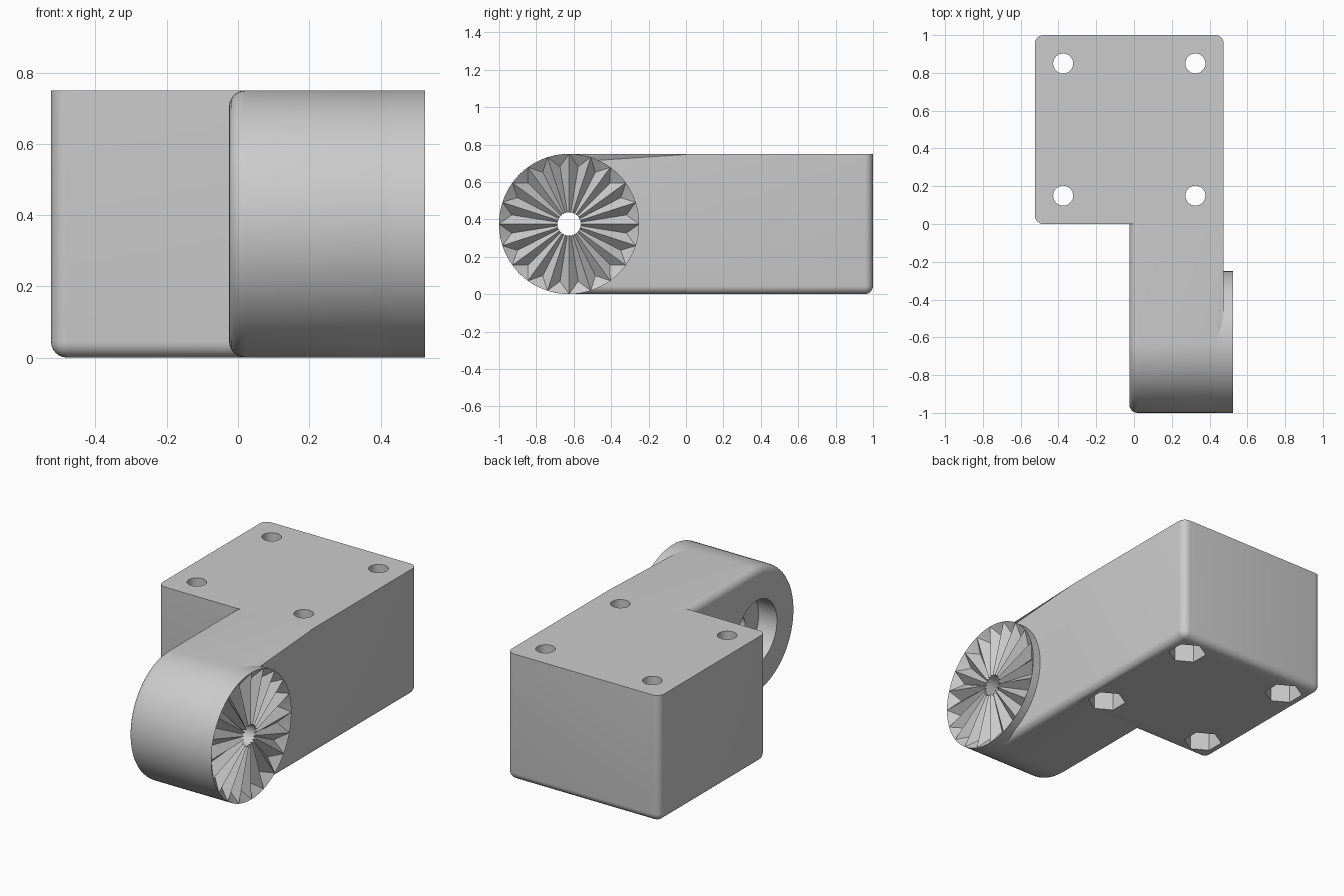
import bpy
import bmesh
from math import sin, cos, pi
from mathutils import Vector

if "Cube" in bpy.data.objects:
    bpy.data.objects.remove(bpy.data.objects["Cube"], do_unlink=True)

# Main sizes
LEFT, INNER, RIGHT, TIP = -0.525, -0.025, 0.475, 0.525
HEIGHT, FILLET = 0.75, 0.045
R = HEIGHT / 2
PIVOT_Y, PIVOT_Z = -1 + R, R
BORE = 0.0625

grey = bpy.data.materials.new("plain_grey")
grey.use_nodes = True
grey.diffuse_color = (0.6, 0.6, 0.6, 1)
grey.node_tree.nodes["Principled BSDF"].inputs["Base Color"].default_value = (0.6, 0.6, 0.6, 1)


def finish(bm, name):
    bmesh.ops.recalc_face_normals(bm, faces=bm.faces[:])
    mesh = bpy.data.meshes.new(name)
    bm.to_mesh(mesh)
    bm.free()
    mesh.materials.append(grey)
    obj = bpy.data.objects.new(name, mesh)
    bpy.context.scene.collection.objects.link(obj)
    return obj


def prism(points, direction):
    bm = bmesh.new()
    face = bm.faces.new([bm.verts.new(p) for p in points])
    side = bmesh.ops.extrude_face_region(bm, geom=[face])["geom"]
    moved = [v for v in side if isinstance(v, bmesh.types.BMVert)]
    bmesh.ops.translate(bm, verts=moved, vec=Vector(direction))
    bmesh.ops.recalc_face_normals(bm, faces=bm.faces[:])
    return bm


def round_edges(bm, rule):
    edges = [e for e in bm.edges if rule(e.verts[0].co, e.verts[1].co)]
    bmesh.ops.bevel(bm, geom=edges, offset=FILLET, segments=6, profile=0.5,
                    affect='EDGES', clamp_overlap=False)


def upright_circle(x, y, z, r, n):
    return [(x + r * sin(2 * pi * i / n), y + r * cos(2 * pi * i / n), z) for i in range(n)]


def pivot_point(x, r, a):
    return (x, PIVOT_Y + r * cos(a), PIVOT_Z + r * sin(a))


def pivot_circle(x, r, n):
    return [pivot_point(x, r, 2 * pi * i / n) for i in range(n)]


def activate(obj):
    bpy.ops.object.select_all(action='DESELECT')
    obj.select_set(True)
    bpy.context.view_layer.objects.active = obj


def cut(obj, bm):
    cutter = finish(bm, "cutter")
    cutter.hide_render = True
    mod = obj.modifiers.new("cut", 'BOOLEAN')
    mod.operation, mod.solver, mod.object = 'DIFFERENCE', 'EXACT', cutter
    activate(obj)
    bpy.ops.object.modifier_apply(modifier=mod.name)
    bpy.data.objects.remove(cutter, do_unlink=True)


def same(a, b, axis, value):
    return abs(a[axis] - value) < 1e-4 and abs(b[axis] - value) < 1e-4


# Mounting block: rounded below and on three upright corners, sharp on top
bm = prism([(LEFT, 0, 0), (RIGHT, 0, 0), (RIGHT, 1, 0), (LEFT, 1, 0)], (0, 0, HEIGHT))


def block_rule(a, b):
    upright = abs(a.z - b.z) > 0.1
    return same(a, b, 2, 0) or (upright and not (same(a, b, 0, RIGHT) and same(a, b, 1, 0)))


round_edges(bm, block_rule)
block = finish(bm, "mounting_block")

# Four bolt holes with hexagonal nut pockets underneath
for x in (-0.375, 0.325):
    for y in (0.15, 0.85):
        cut(block, prism(upright_circle(x, y, -0.1, 0.053, 32), (0, 0, 1)))
        cut(block, prism(upright_circle(x, y, -0.1, 0.105, 6), (0, 0, 0.4)))

# Arm with a round end
ARC = 48
profile = [pivot_point(INNER, R, pi / 2 + pi * i / ARC) for i in range(ARC + 1)]
profile += [(INNER, FILLET, 0), (INNER, FILLET, HEIGHT)]
bm = prism(profile, (RIGHT - INNER, 0, 0))


def arm_rule(a, b):
    if same(a, b, 1, FILLET):
        return False
    return same(a, b, 0, INNER) or (same(a, b, 0, RIGHT) and not same(a, b, 2, HEIGHT))


round_edges(bm, arm_rule)
arm = finish(bm, "arm")
cut(arm, prism(pivot_circle(-0.1, 0.19, 64), (0.195, 0, 0)))
cut(arm, prism(pivot_circle(-0.1, BORE, 40), (1, 0, 0)))

# Toothed locking disc: ridges reach the rim, valleys stop short of it
TEETH, SUB, BACK = 20, 4, 0.42
bm = bmesh.new()


def ring(x, r, n, shift=0.0):
    return [bm.verts.new(pivot_point(x, r, 2 * pi * (i + shift) / n)) for i in range(n)]


rim = ring(TIP, R, TEETH * SUB)
rim_back = ring(BACK, R, TEETH * SUB)
ridge_in = ring(0.521, BORE, TEETH)
valley_in = ring(0.498, BORE, TEETH, 0.5)
valley_out = ring(0.478, 0.31, TEETH, 0.5)
bore_back = ring(BACK, BORE, TEETH * 2)
for k in range(TEETH):
    n = (k + 1) % TEETH
    arc = [(k * SUB + j) % (TEETH * SUB) for j in range(SUB + 1)]
    b0, b1, b2 = (bore_back[(2 * k + j) % (TEETH * 2)] for j in range(3))
    bm.faces.new((rim[arc[0]], ridge_in[k], valley_in[k], valley_out[k]))
    bm.faces.new((valley_out[k], valley_in[k], ridge_in[n], rim[arc[-1]]))
    for p, q in zip(arc, arc[1:]):
        bm.faces.new((valley_out[k], rim[q], rim[p]))
        bm.faces.new((rim[p], rim[q], rim_back[q], rim_back[p]))
    bm.faces.new((ridge_in[k], b0, b1, valley_in[k]))
    bm.faces.new((valley_in[k], b1, b2, ridge_in[n]))
    bm.faces.new([rim_back[i] for i in arc] + [b2, b1, b0])
disc = finish(bm, "toothed_disc")

# Smooth the rounded parts, keep corners crisp
for obj in (block, arm, disc):
    activate(obj)
    bpy.ops.object.shade_smooth_by_angle(angle=pi / 6)
